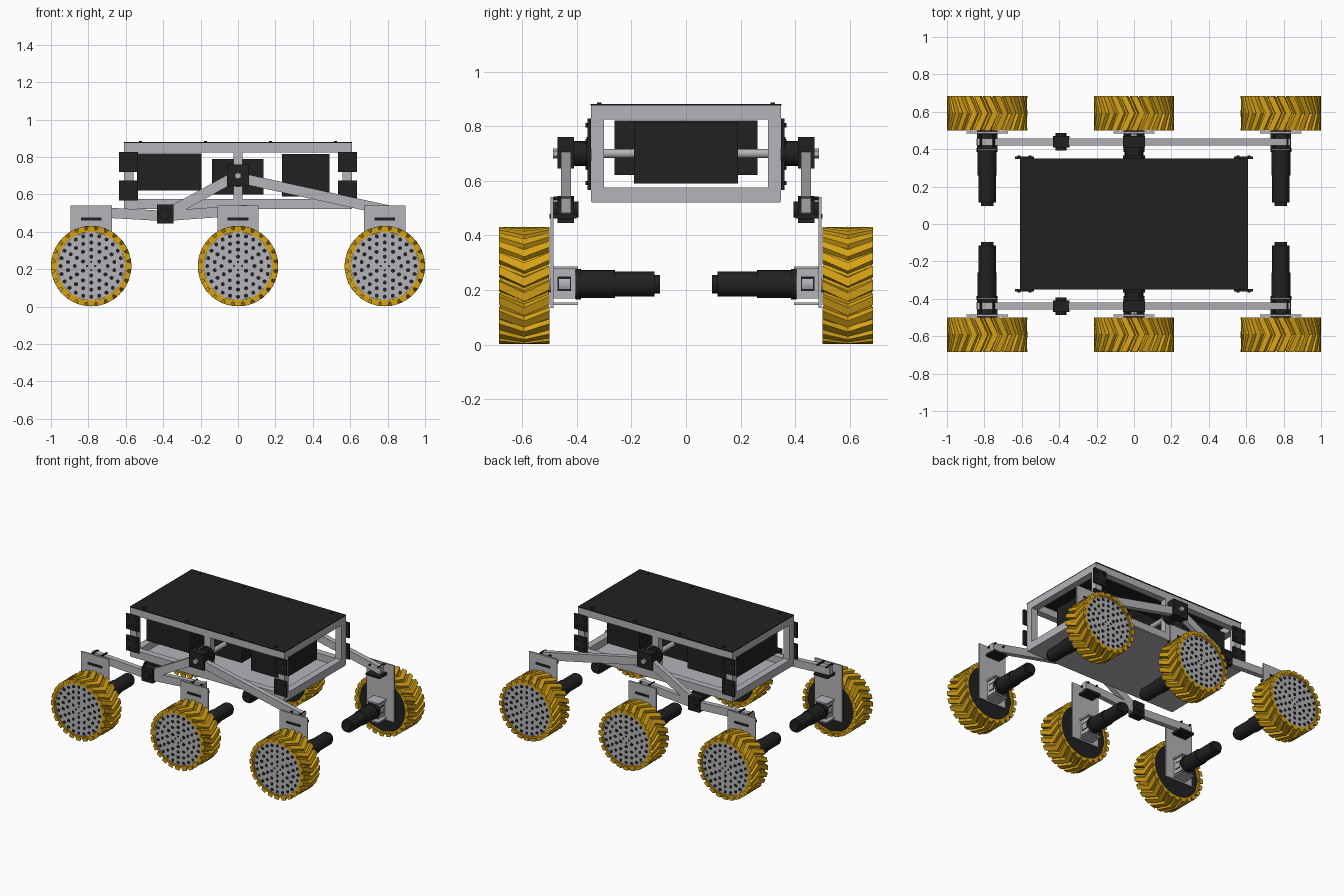
import bpy, bmesh, math
from mathutils import Matrix, Vector

if "Cube" in bpy.data.objects:
    bpy.data.objects.remove(bpy.data.objects["Cube"])


def material(name, rgb):
    m = bpy.data.materials.new(name)
    m.use_nodes = True
    m.diffuse_color = (*rgb, 1)
    m.node_tree.nodes["Principled BSDF"].inputs["Base Color"].default_value = (*rgb, 1)
    return m


SILVER = material("brushed silver", (0.46, 0.46, 0.49))
BLACK = material("matte black", (0.015, 0.015, 0.015))
YELLOW = material("tyre yellow", (0.68, 0.37, 0.008))


def finish(name, bm, mat, smooth=False):
    bmesh.ops.recalc_face_normals(bm, faces=bm.faces)
    mesh = bpy.data.meshes.new(name)
    bm.to_mesh(mesh)
    bm.free()
    mesh.materials.append(mat)
    ob = bpy.data.objects.new(name, mesh)
    bpy.context.collection.objects.link(ob)
    if smooth:
        bpy.context.view_layer.objects.active = ob
        ob.select_set(True)
        bpy.ops.object.shade_smooth_by_angle()
        ob.select_set(False)
    return ob


def box(name, x, y, z, mat):
    """Box from (low, high) pairs on each axis."""
    bm = bmesh.new()
    mid = Vector([(a + b) / 2 for a, b in (x, y, z)])
    size = [abs(b - a) for a, b in (x, y, z)]
    bmesh.ops.create_cube(bm, size=1, matrix=Matrix.Translation(mid) @ Matrix.Diagonal((*size, 1)))
    return finish(name, bm, mat)


def add_rod(bm, x, y0, y1, z, r, sides):
    m = Matrix.Translation((x, (y0 + y1) / 2, z)) @ Matrix.Rotation(math.pi / 2, 4, 'X')
    bmesh.ops.create_cone(bm, cap_ends=True, segments=sides, radius1=r, radius2=r,
                          depth=abs(y1 - y0), matrix=m)


def rod(name, x, y0, y1, z, r, mat, sides=24):
    bm = bmesh.new()
    add_rod(bm, x, y0, y1, z, r, sides)
    return finish(name, bm, mat, sides > 12)


def beam(name, start, end, y, mat, height=0.055, width=0.036):
    """Square tube between two (x, z) points."""
    dx, dz = end[0] - start[0], end[1] - start[1]
    h = math.hypot(dx, dz) / 2
    ob = box(name, (-h, h), (-width / 2, width / 2), (-height / 2, height / 2), mat)
    ob.location = ((start[0] + end[0]) / 2, y, (start[1] + end[1]) / 2)
    ob.rotation_euler.y = -math.atan2(dz, dx)


AXLE = 0.217
WHEEL_X = {"rear": -0.785, "middle": 0.0, "front": 0.785}


def tyre(name, x, y):
    """Open drum with a ring of tapered chevron lugs."""
    bm = bmesh.new()

    def point(r, a, dy):
        return bm.verts.new((x + r * math.sin(a), y + dy, AXLE + r * math.cos(a)))

    def bridge(sections, closed):
        n = len(sections)
        for i in range(n if closed else n - 1):
            a, b = sections[i], sections[(i + 1) % n]
            for k in range(4):
                j = (k + 1) % 4
                bm.faces.new((a[k], a[j], b[j], b[k]))

    profile = [(0.196, -0.088), (0.196, 0.088), (0.182, 0.088), (0.182, -0.088)]
    bridge([[point(r, i * math.tau / 48, d) for r, d in profile] for i in range(48)], True)
    lugs = 24
    for i in range(lugs):
        base = i * math.tau / lugs
        sections = []
        for dy, lead in ((-0.092, 0), (0, 0.2), (0.092, 0)):
            a = base + lead
            sections.append([point(r, a + w, dy) for r, w in
                             ((0.192, -0.11), (0.215, -0.075), (0.215, 0.075), (0.192, 0.11))])
        bridge(sections, False)
        bm.faces.new(sections[0])
        bm.faces.new(sections[-1])
    finish(name, bm, YELLOW)


def wheel_holes(name, x, y, s):
    """Rings of hexagonal openings on the outer hub face."""
    bm = bmesh.new()
    for ring in range(1, 5):
        for i in range(ring * 6):
            a = (i + ring / 2) * math.tau / (ring * 6)
            r = 0.012 + 0.038 * ring
            add_rod(bm, x + r * math.cos(a), y, y + s * 0.003, AXLE + r * math.sin(a), 0.0115, 6)
    for i in range(4):
        a = i * math.pi / 2
        add_rod(bm, x + 0.022 * math.cos(a), y, y + s * 0.003, AXLE + 0.022 * math.sin(a), 0.006, 8)
    finish(name, bm, BLACK)


def wheel_unit(label, x, s):
    tyre(label + "_tyre", x, s * 0.592)
    rod(label + "_hub_face", x, s * 0.61, s * 0.676, AXLE, 0.186, SILVER, 12)
    wheel_holes(label + "_hub_holes", x, s * 0.676, s)
    rod(label + "_hub_back", x, s * 0.515, s * 0.61, AXLE, 0.184, BLACK, 12)
    # Upright plate and the clamp joining it to the arm
    box(label + "_upright", (x - 0.11, x + 0.11), (s * 0.485, s * 0.495), (0.135, 0.54), SILVER)
    box(label + "_arm_clamp", (x - 0.055, x + 0.055), (s * 0.4, s * 0.499), (0.462, 0.478), BLACK)
    for dx in (-0.035, 0.035):
        rod(label + "_clamp_bolt", x + dx, s * 0.41, s * 0.485, 0.535, 0.007, BLACK, 8)
    # Motor bracket
    box(label + "_gearbox", (x - 0.04, x + 0.04), (s * 0.405, s * 0.485), (0.17, 0.275), SILVER)
    box(label + "_gearbox_slot", (x - 0.042, x + 0.042), (s * 0.42, s * 0.47), (0.197, 0.25), BLACK)
    rod(label + "_gearbox_shaft", x, s * 0.425, s * 0.465, AXLE + 0.006, 0.046, SILVER, 16)
    for z in (0.145, 0.277):
        box(label + "_bracket_flange", (x - 0.05, x + 0.05), (s * 0.395, s * 0.487), (z, z + 0.01), SILVER)
    # Stepped motor
    for part, r, a, b in (("flange", 0.056, 0.385, 0.405), ("body", 0.051, 0.26, 0.39),
                          ("can", 0.046, 0.115, 0.26), ("cap", 0.034, 0.095, 0.115)):
        rod(label + "_motor_" + part, x, s * a, s * b, 0.222, r, BLACK)
    rod(label + "_axle", x, s * 0.485, s * 0.52, AXLE, 0.025, SILVER, 16)


# Suspension and wheels, mirrored across y
for side, s in (("right", -1), ("left", 1)):
    for pos, x in WHEEL_X.items():
        wheel_unit(f"{pos}_{side}", x, s)
    y = s * 0.439
    beam(side + "_rocker_long_arm", (0, 0.69), (0.83, 0.509), y, SILVER)
    beam(side + "_rocker_short_arm", (0, 0.705), (-0.39, 0.49), y, SILVER)
    beam(side + "_bogie_rear_arm", (-0.39, 0.485), (-0.84, 0.51), y, SILVER)
    beam(side + "_bogie_front_arm", (-0.39, 0.485), (0.05, 0.517), y, SILVER)
    # Main pivot
    box(side + "_pivot_block", (-0.06, 0.06), (s * 0.41, s * 0.47), (0.645, 0.76), BLACK)
    rod(side + "_pivot_bearing", 0, s * 0.36, s * 0.41, 0.70, 0.045, BLACK)
    rod(side + "_pivot_flange", 0, s * 0.345, s * 0.365, 0.70, 0.06, BLACK)
    rod(side + "_pivot_nut", 0, s * 0.468, s * 0.487, 0.70, 0.018, SILVER, 6)
    rod(side + "_pivot_shaft", 0, s * 0.14, s * 0.35, 0.70, 0.017, SILVER)
    # Bogie pivot
    box(side + "_bogie_block", (-0.434, -0.346), (s * 0.41, s * 0.47), (0.445, 0.545), BLACK)
    rod(side + "_bogie_pin", -0.39, s * 0.393, s * 0.487, 0.495, 0.03, BLACK, 16)
    # Chassis side frame
    ys = (s * 0.30, s * 0.347)
    for level, z in (("lower", 0.526), ("upper", 0.825)):
        box(f"{side}_{level}_rail", (-0.61, 0.61), ys, (z, z + 0.05), SILVER)
    for x in (-0.585, 0.0, 0.585):
        box(side + "_post", (x - 0.025, x + 0.025), ys, (0.576, 0.825), SILVER)
    for x in (-0.585, 0.585):
        for z in (0.567, 0.72):
            box(side + "_corner_plate", (x - 0.05, x + 0.05), (s * 0.347, s * 0.36), (z, z + 0.108), BLACK)
            for dx in (-0.03, 0.03):
                for dz in (0.025, 0.083):
                    rod(side + "_corner_bolt", x + dx, s * 0.36, s * 0.367, z + dz, 0.008, BLACK, 8)
    for x in (-0.52, -0.175, 0.175, 0.52):
        box(side + "_deck_bolt", (x - 0.008, x + 0.008), (s * 0.31, s * 0.326), (0.88, 0.887), BLACK)

# Chassis ends, deck and floor
for end, s in (("rear", -1), ("front", 1)):
    for level, z in (("lower", 0.526), ("upper", 0.825)):
        box(f"{end}_{level}_crossbar", (s * 0.56, s * 0.61), (-0.30, 0.30), (z, z + 0.05), SILVER)
box("top_deck", (-0.61, 0.61), (-0.35, 0.35), (0.875, 0.881), BLACK)
box("floor_panel", (-0.61, 0.61), (-0.345, 0.345), (0.521, 0.527), SILVER)

# Equipment boxes
box("rear_equipment_box", (-0.54, -0.195), (-0.262, 0.262), (0.622, 0.82), BLACK)
box("middle_equipment_box", (-0.14, 0.135), (-0.15, 0.15), (0.6, 0.79), BLACK)
box("front_equipment_box", (0.235, 0.49), (-0.19, 0.19), (0.59, 0.815), BLACK)
